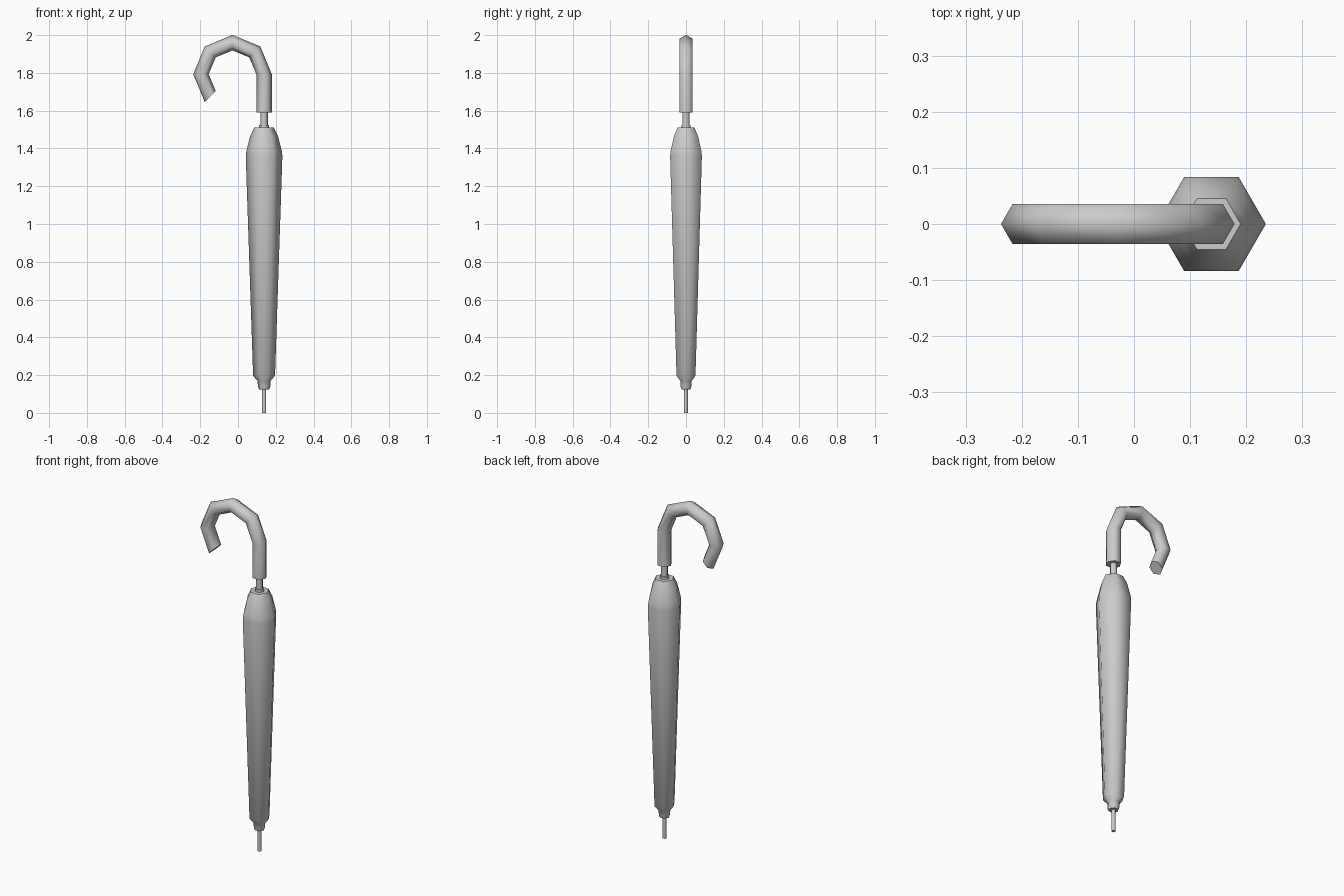
import bpy, bmesh, math
from mathutils import Vector

cube = bpy.data.objects.get("Cube")
if cube:
    bpy.data.objects.remove(cube, do_unlink=True)

SIDES = 6
AXIS_X = 0.138

grey = bpy.data.materials.new("mid grey")
grey.use_nodes = True
colour = (0.6, 0.6, 0.6, 1)
grey.diffuse_color = colour
grey.node_tree.nodes["Principled BSDF"].inputs["Base Color"].default_value = colour


def loft(name, rings):
    """Skin six-sided rings, each given as (centre, in-plane axis, radius)."""
    bm = bmesh.new()
    loops = []
    for centre, axis, radius in rings:
        loop = []
        for i in range(SIDES):
            a = math.tau * i / SIDES
            offset = axis * math.cos(a) + Vector((0, 1, 0)) * math.sin(a)
            loop.append(bm.verts.new(centre + offset * radius))
        loops.append(loop)
    for low, high in zip(loops, loops[1:]):
        for i in range(SIDES):
            j = (i + 1) % SIDES
            bm.faces.new((low[i], low[j], high[j], high[i]))
    bm.faces.new(loops[0][::-1])
    bm.faces.new(loops[-1])
    bmesh.ops.recalc_face_normals(bm, faces=bm.faces)
    mesh = bpy.data.meshes.new(name)
    bm.to_mesh(mesh)
    bm.free()
    mesh.materials.append(grey)
    obj = bpy.data.objects.new(name, mesh)
    bpy.context.collection.objects.link(obj)
    bpy.ops.object.select_all(action='DESELECT')
    obj.select_set(True)
    bpy.context.view_layer.objects.active = obj
    bpy.ops.object.shade_smooth_by_angle(angle=math.radians(65))


def upright(name, profile):
    """Stack rings around the umbrella axis from (radius, height) pairs."""
    loft(name, [(Vector((AXIS_X, 0, z)), Vector((1, 0, 0)), r) for r, z in profile])


# Metal tip and the shaft below the handle
upright("tip", [(0.011, 0), (0.011, 0.15)])
upright("shaft", [(0.02, 1.48), (0.02, 1.62)])

# Rolled canopy with its narrow bottom collar
upright("canopy", [(0.027, 0.125), (0.033, 0.14), (0.034, 0.168), (0.058, 0.197),
                   (0.097, 1.36), (0.094, 1.385), (0.074, 1.465), (0.052, 1.51)])
upright("top_collar", [(0.027, 1.49), (0.027, 1.525)])

# Crook handle: a straight grip followed by an open arc
ARC_RADIUS = 0.167
arc_centre = Vector((AXIS_X - ARC_RADIUS, 0, 1.793))
rings = [(Vector((AXIS_X, 0, 1.59)), Vector((1, 0, 0)), 0.041)]
for step in range(6):
    a = math.radians(45 * step)
    out = Vector((math.cos(a), 0, math.sin(a)))
    rings.append((arc_centre + out * ARC_RADIUS, out, 0.041))
loft("handle", rings)
